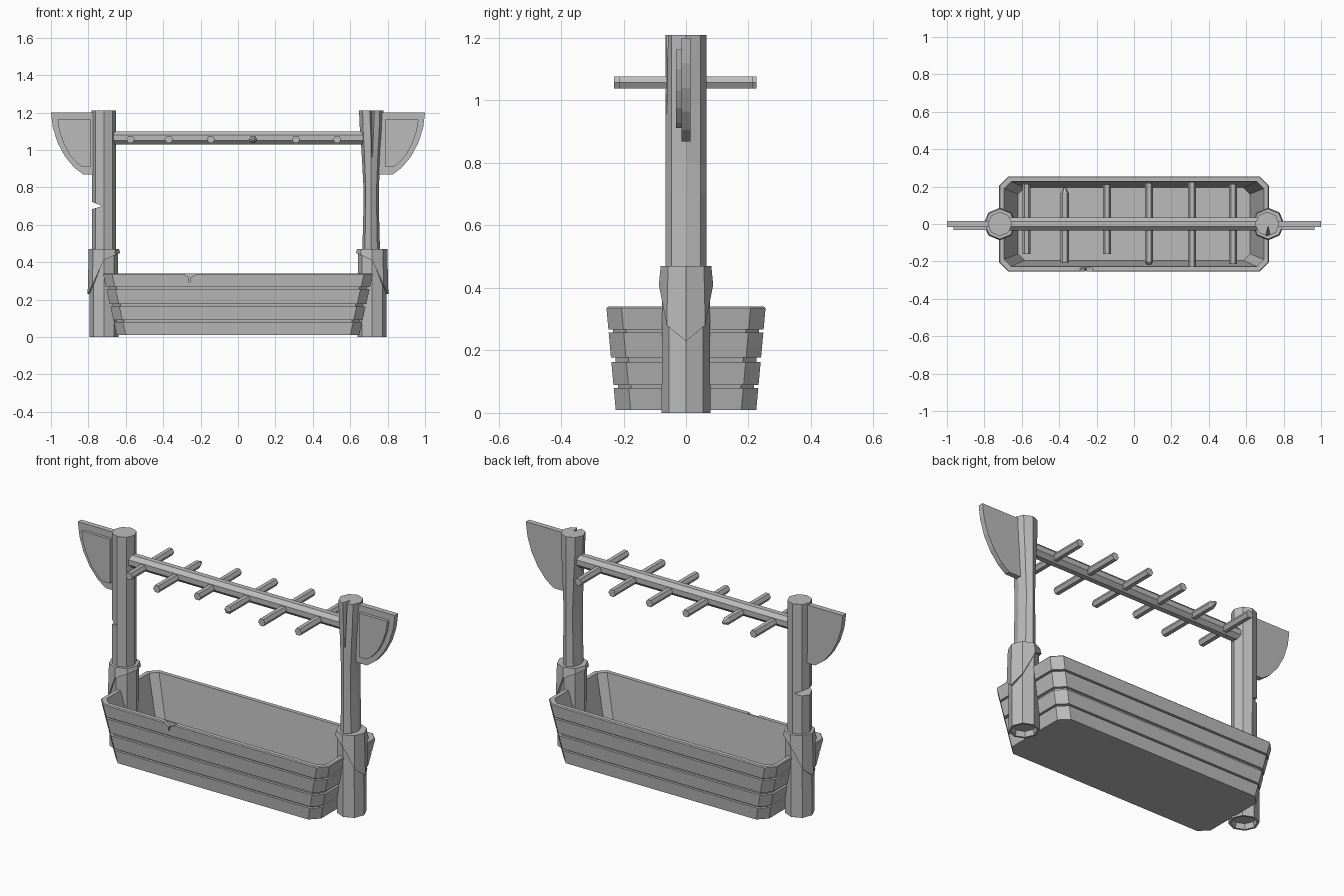
import bpy, bmesh
from math import cos, sin, pi, radians
from mathutils import Vector

cube = bpy.data.objects.get("Cube")
if cube:
    bpy.data.objects.remove(cube, do_unlink=True)

grey = bpy.data.materials.new("plain grey")
grey.use_nodes = True
grey.diffuse_color = (0.5, 0.5, 0.5, 1)
grey.node_tree.nodes["Principled BSDF"].inputs["Base Color"].default_value = (0.5, 0.5, 0.5, 1)


def loft(name, rings):
    """Skin a list of equal-length point rings and cap both ends."""
    bm = bmesh.new()
    loops = [[bm.verts.new(p) for p in ring] for ring in rings]
    n = len(loops[0])
    for a, b in zip(loops, loops[1:]):
        for i in range(n):
            j = (i + 1) % n
            bm.faces.new((a[i], a[j], b[j], b[i]))
    bm.faces.new(loops[0][::-1])
    bm.faces.new(loops[-1])
    bmesh.ops.recalc_face_normals(bm, faces=bm.faces)
    mesh = bpy.data.meshes.new(name)
    bm.to_mesh(mesh)
    bm.free()
    mesh.materials.append(grey)
    obj = bpy.data.objects.new(name, mesh)
    bpy.context.collection.objects.link(obj)
    return obj


def ring_z(cx, z, rx, ry=None, n=8):
    ry = ry or rx
    return [(cx + rx * cos(2 * pi * i / n), ry * sin(2 * pi * i / n), z) for i in range(n)]


def prism(name, outline, y0, y1):
    """Extrude an x-z outline along y."""
    return loft(name, [[(x, y, z) for x, z in outline] for y in (y0, y1)])


def cut(obj, cutter):
    cutter.hide_render = True
    mod = obj.modifiers.new("cut", "BOOLEAN")
    mod.operation = "DIFFERENCE"
    mod.solver = "EXACT"
    mod.object = cutter
    bpy.context.view_layer.objects.active = obj
    bpy.ops.object.modifier_apply(modifier=mod.name)
    bpy.data.objects.remove(cutter, do_unlink=True)


# Trough: flared chamfered box with grooves between four boards
def trough_ring(z, inset):
    t = (z - 0.01) / 0.33
    hx, hy, c = 0.648 + 0.074 * t - inset, 0.225 + 0.03 * t - inset, 0.048 - inset * 0.4
    quarter = [(hx, hy - c), (hx - c, hy)]
    pts = quarter + [(-x, y) for x, y in quarter[::-1]]
    pts += [(-x, -y) for x, y in pts]
    return [(x, y, z) for x, y in pts]


profile = [(0.01, 0)]
for low, high in ((0.08, 0.09), (0.163, 0.178), (0.257, 0.267)):
    profile += [(low, 0), (low, 0.014), (high, 0.014), (high, 0)]
profile += [(0.335, 0), (0.34, 0.005), (0.34, 0.028), (0.03, 0.032)]
trough = loft("trough", [trough_ring(z, d) for z, d in profile])

# Chip and crack in the front rim
cut(trough, prism("chip_cutter", [(-0.3, 0.35), (-0.285, 0.335), (-0.262, 0.318), (-0.26, 0.28),
                                  (-0.255, 0.318), (-0.225, 0.335), (-0.21, 0.35)], -0.3, -0.235))

# Post bases with a recessed underside, and tongue-shaped collars
for side, s in (("right", -1), ("left", 1)):
    cx = 0.717 * s
    loft(side + "_post_base", [ring_z(cx, 0.03, 0.06), ring_z(cx, 0, 0.066), ring_z(cx, 0, 0.078),
                               ring_z(cx, 0.46, 0.076)])
    lower = []
    drops = (0.23, 0.28, 0.41, 0.44, 0.45, 0.44, 0.41, 0.28)
    for r in (0.07, 0.087):
        lower.append([(cx + s * r * cos(k * pi / 4), r * sin(k * pi / 4), z) for k, z in enumerate(drops)])
    top = [(cx + s * 0.081 * cos(k * pi / 4), 0.081 * sin(k * pi / 4), 0.47) for k in range(8)]
    loft(side + "_collar", lower + [top])

# Straight post with a chopped notch
post = loft("right_post", [ring_z(-0.717, 0.4, 0.064), ring_z(-0.717, 1.21, 0.065)])
cut(post, prism("notch_cutter", [(-0.81, 0.735), (-0.725, 0.7), (-0.81, 0.675)], -0.1, 0.1))

# Worn post, pinched in the middle, split at the top
worn = [(0.4, 0.05), (0.47, 0.047), (0.7, 0.041), (0.8, 0.041), (1.0, 0.052), (1.1, 0.06), (1.21, 0.065)]
post = loft("left_post", [ring_z(0.712, z, r, 0.065) for z, r in worn])
cut(post, loft("split_cutter", [
    [(0.715, -0.061, 0.95), (0.719, -0.061, 0.95), (0.717, -0.06, 0.95)],
    [(0.695, -0.09, 1.25), (0.739, -0.09, 1.25), (0.717, -0.005, 1.25)]]))

# Cross bar
bar = [(0.038 * cos(pi / 8 + k * pi / 4), 1.065 + 0.038 * sin(pi / 8 + k * pi / 4)) for k in range(8)]
loft("cross_bar", [[(x, y, z) for y, z in bar] for x in (-0.68, 0.69)])


# Hanging pegs, two with a pointed broken tip
def peg_ring(x, y, r):
    return [(x + r * cos(k * pi / 3), y, 1.057 + r * sin(k * pi / 3)) for k in range(6)]


pegs = [(-0.575, -0.16, 0.215), (-0.37, -0.205, 0.165), (-0.145, -0.16, 0.21),
        (0.08, -0.205, 0.218), (0.31, -0.23, 0.225), (0.53, -0.215, 0.215)]
for i, (x, front, back) in enumerate(pegs):
    rings = [peg_ring(x, front, 0.022), peg_ring(x, back, 0.022)]
    if i == 1:
        rings.append(peg_ring(x, back + 0.03, 0.007))
    if i == 3:
        rings.insert(0, peg_ring(x, front - 0.015, 0.008))
    loft("peg_%d" % (i + 1), rings)

# Side blades with a raised front panel
blade = [(0.75, 1.2), (1.0, 1.2), (0.99, 1.12), (0.965, 1.04), (0.925, 0.965), (0.875, 0.905),
         (0.825, 0.868), (0.75, 0.868)]
panel = [(0.785, 1.163), (0.965, 1.163), (0.955, 1.1), (0.93, 1.03), (0.9, 0.975), (0.86, 0.93),
         (0.835, 0.912), (0.785, 0.912)]
for side, s in (("right", -1), ("left", 1)):
    prism(side + "_blade", [(s * x, z) for x, z in blade], -0.015, 0.015)
    prism(side + "_blade_panel", [(s * x, z) for x, z in panel], -0.032, -0.01)
